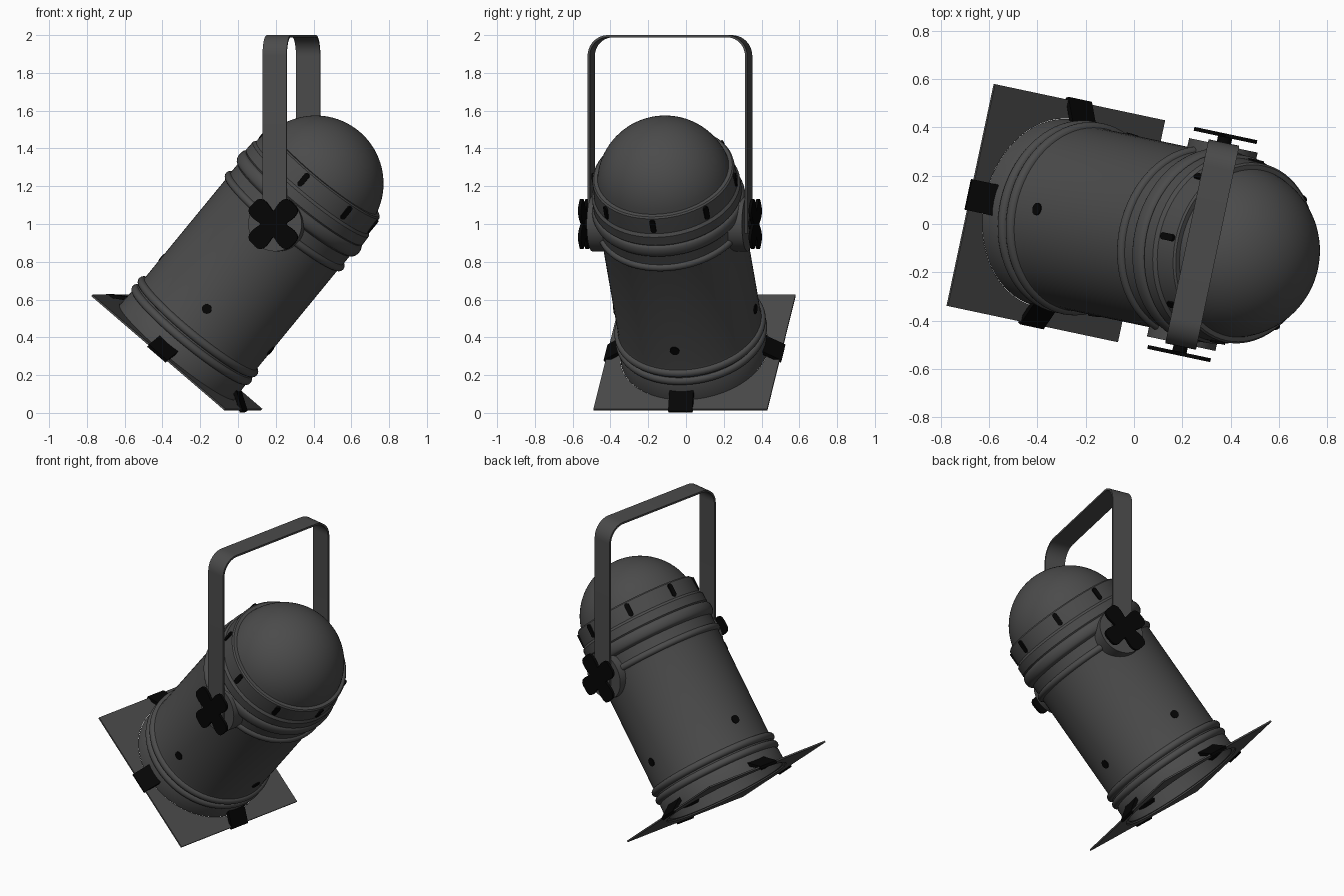
import bpy, bmesh
from math import sin, cos, pi, radians
from mathutils import Matrix, Vector

if "Cube" in bpy.data.objects:
    bpy.data.objects.remove(bpy.data.objects["Cube"])


def material(name, value):
    m = bpy.data.materials.new(name)
    m.use_nodes = True
    colour = (value, value, value, 1)
    m.diffuse_color = colour
    bsdf = m.node_tree.nodes["Principled BSDF"]
    bsdf.inputs["Base Color"].default_value = colour
    bsdf.inputs["Roughness"].default_value = 0.6
    return m


GREY = material("dark grey paint", 0.07)
BLACK = material("black hardware", 0.0015)

# Head frame: z runs along the can from the gel frame to the dome.
TURN = Matrix.Rotation(radians(-12), 4, 'Z')
HEAD = Matrix.Translation((-0.322, 0.045, 0.322)) @ TURN @ Matrix.Rotation(radians(40), 4, 'Y')
# Yoke frame: y runs along the pivot axis.
YOKE = Matrix.Translation((0.283, -0.085, 1.0)) @ TURN


def spin_z(angle):
    return Matrix.Rotation(angle, 4, 'Z')


# Turns local z outward along x, for parts that sit on the side of the can.
OUT = Matrix.Rotation(pi / 2, 4, 'Y')


def finish(bm, name, mat, matrix):
    bmesh.ops.recalc_face_normals(bm, faces=bm.faces[:])
    me = bpy.data.meshes.new(name)
    bm.to_mesh(me)
    bm.free()
    me.shade_smooth()
    me.set_sharp_from_angle(angle=radians(35))
    me.materials.append(mat)
    ob = bpy.data.objects.new(name, me)
    bpy.context.collection.objects.link(ob)
    ob.matrix_world = matrix
    return ob


def lathe(name, profile, mat, matrix, steps=72):
    bm = bmesh.new()
    vs = [bm.verts.new((r, 0, s)) for r, s in profile]
    es = [bm.edges.new(p) for p in zip(vs, vs[1:])]
    bmesh.ops.spin(bm, geom=vs + es, cent=(0, 0, 0), axis=(0, 0, 1), angle=2 * pi, steps=steps)
    bmesh.ops.remove_doubles(bm, verts=bm.verts[:], dist=0.0001)
    return finish(bm, name, mat, matrix)


def prism(name, loops, z0, z1, mat, matrix):
    """Fill the outlines (later ones are holes) and extrude from z0 to z1."""
    bm = bmesh.new()
    edges = []
    for loop in loops:
        vs = [bm.verts.new((x, y, z0)) for x, y in loop]
        edges += [bm.edges.new((vs[i - 1], vs[i])) for i in range(len(vs))]
    bmesh.ops.triangle_fill(bm, edges=edges, use_beauty=True)
    new = bmesh.ops.extrude_face_region(bm, geom=bm.faces[:])["geom"]
    top = [g for g in new if isinstance(g, bmesh.types.BMVert)]
    bmesh.ops.translate(bm, verts=top, vec=Vector((0, 0, z1 - z0)))
    return finish(bm, name, mat, matrix)


def polar(radius, n, start=0.0):
    f = radius if callable(radius) else (lambda t: radius)
    return [(f(t) * cos(t), f(t) * sin(t)) for t in (start + 2 * pi * i / n for i in range(n))]


def bead(r, s, w, h):
    return [(r + h * sin(pi * i / 8), s - w * cos(pi * i / 8)) for i in range(9)]


# Can: hollow barrel with rolled beads, rear collar and dome
profile = [(0, 1.0), (0.2, 0.93), (0.33, 0.75), (0.37, 0.6), (0.372, 0.0), (0.394, 0.0), (0.39, 0.09)]
profile += bead(0.384, 0.122, 0.022, 0.02) + bead(0.384, 0.175, 0.022, 0.02)
profile += [(0.382, 0.21), (0.382, 0.87)]
profile += bead(0.384, 0.905, 0.02, 0.018)
profile += [(0.384, 0.985)] + bead(0.392, 1.028, 0.036, 0.018)
profile += [(0.398, 1.072), (0.396, 1.125), (0.384, 1.14), (0.38, 1.215)]
profile += [(0.378, 1.237), (0.37, 1.245), (0.351, 1.246)]
profile += [(0.36 * cos(t), 1.165 + 0.36 * sin(t)) for t in
            (radians(13 + 77 * i / 18) for i in range(18))]
profile.append((0, 1.525))
lathe("can_body", profile, GREY, HEAD)

# Square gel frame with its round opening
prism("gel_frame", [polar(0.47 * 2 ** 0.5, 4, pi / 4), polar(0.396, 72)],
      -0.008, 0.002, GREY, HEAD)

# Sloping clips and barrel screws, one on each side
for i, side in enumerate(("lower", "left", "upper", "right")):
    turn = HEAD @ spin_z(i * pi / 2)
    section = [(0.345, 0.06), (0.36, 0.076), (0.482, -0.002), (0.475, -0.018)]
    flat = Matrix.Rotation(pi / 2, 4, 'X')
    prism(side + "_frame_clip", [section], -0.065, 0.065, BLACK, turn @ flat)
    # The two side screws sit slightly toward the underside.
    shift = {"left": -0.1, "right": 0.1}.get(side, 0)
    prism(side + "_barrel_screw", [polar(0.026, 16)], 0.37, 0.387, BLACK,
          turn @ spin_z(shift) @ Matrix.Translation((0, 0, 0.33)) @ OUT)

# Vent slots round the rear collar
stadium = [(x + (0.027 if x > 0 else -0.027), y) for x, y in polar(0.015, 16, pi / 16)]
for i in range(8):
    prism(f"vent_slot_{i + 1}", [stadium], 0.365, 0.389, BLACK,
          HEAD @ spin_z(i * pi / 4) @ Matrix.Translation((0, 0, 1.19)) @ OUT)


# Yoke: a flat strap bent into an upside-down U
def strap(half, top, radius, foot=-0.05):
    arc = [(half - radius + radius * cos(t), top - radius + radius * sin(t))
           for t in (pi / 2 * i / 10 for i in range(11))]
    right = [(half, foot)] + arc
    return right + [(-x, z) for x, z in reversed(right)]


outline = strap(0.432, 1.0, 0.11) + strap(0.42, 0.988, 0.098)[::-1]
upright = Matrix(((0, 0, 1, 0), (1, 0, 0, 0), (0, 1, 0, 0), (0, 0, 0, 1)))
prism("yoke", [outline], -0.065, 0.065, GREY, YOKE @ upright)

# Pivot pads and four-lobed clamp knobs
for side, angle in (("left", pi / 2), ("right", -pi / 2)):
    m = YOKE @ spin_z(angle) @ OUT
    prism(side + "_pivot_pad", [polar(0.145, 48)], 0.33, 0.42, GREY, m)
    prism(side + "_knob_stem", [polar(0.03, 20)], 0.41, 0.455, BLACK, m)
    lobes = polar(lambda t: 0.125 - 0.042 * cos(4 * t) - 0.014 * cos(8 * t), 64)
    prism(side + "_clamp_knob", [lobes], 0.454, 0.47, BLACK, m)
